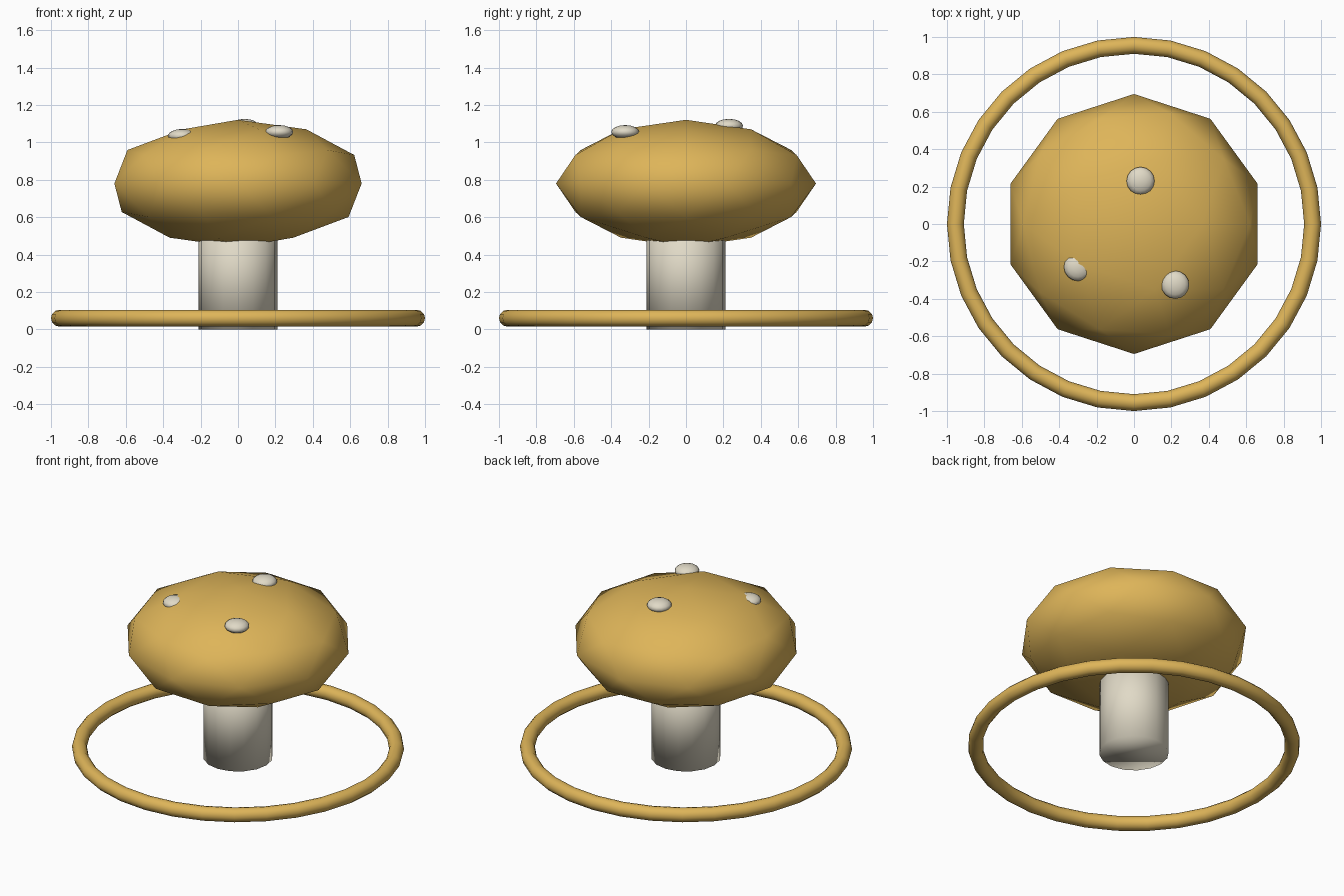
import bpy

# Remove the default cube
cube = bpy.data.objects.get("Cube")
if cube:
    bpy.data.objects.remove(cube, do_unlink=True)


def make_material(name, rgb):
    mat = bpy.data.materials.new(name)
    mat.use_nodes = True
    color = (*rgb, 1.0)
    mat.diffuse_color = color
    for node in mat.node_tree.nodes:
        if node.type == 'BSDF_PRINCIPLED':
            node.inputs["Base Color"].default_value = color
    return mat


golden = make_material("golden_tan", (0.73, 0.46, 0.10))
cream = make_material("pale_cream", (0.75, 0.70, 0.57))


def finish(name, mat, scale=(1, 1, 1)):
    """Name, scale, colour and smooth the primitive just added."""
    obj = bpy.context.object
    obj.name = obj.data.name = name
    obj.scale = scale
    bpy.ops.object.transform_apply(location=False, rotation=False, scale=True)
    obj.data.materials.append(mat)
    bpy.ops.object.shade_smooth()
    return obj


# Stem, running up into the cap
STEM_HEIGHT = 0.6
bpy.ops.mesh.primitive_cylinder_add(vertices=16, radius=0.21, depth=STEM_HEIGHT,
                                    location=(0, 0, STEM_HEIGHT / 2))
finish("stem", cream)

# Faceted, flattened cap
CAP_RADIUS = 0.695
bpy.ops.mesh.primitive_ico_sphere_add(subdivisions=2, radius=CAP_RADIUS,
                                      location=(0, 0, 0.78))
finish("cap", golden, (1, 1, 0.49))

# Flattened spots set into the cap
spots = [(0.035, 0.23, 1.088), (0.22, -0.325, 1.055), (-0.30, -0.23, 1.034)]
for i, place in enumerate(spots, 1):
    bpy.ops.mesh.primitive_uv_sphere_add(segments=16, ring_count=8, radius=0.075,
                                         location=place)
    finish(f"cap_spot_{i}", cream, (1, 1, 0.5))

# Ring around the foot
bpy.ops.mesh.primitive_torus_add(major_segments=32, minor_segments=12,
                                 major_radius=0.955, minor_radius=0.045,
                                 location=(0, 0, 0.06))
finish("ground_ring", golden)
